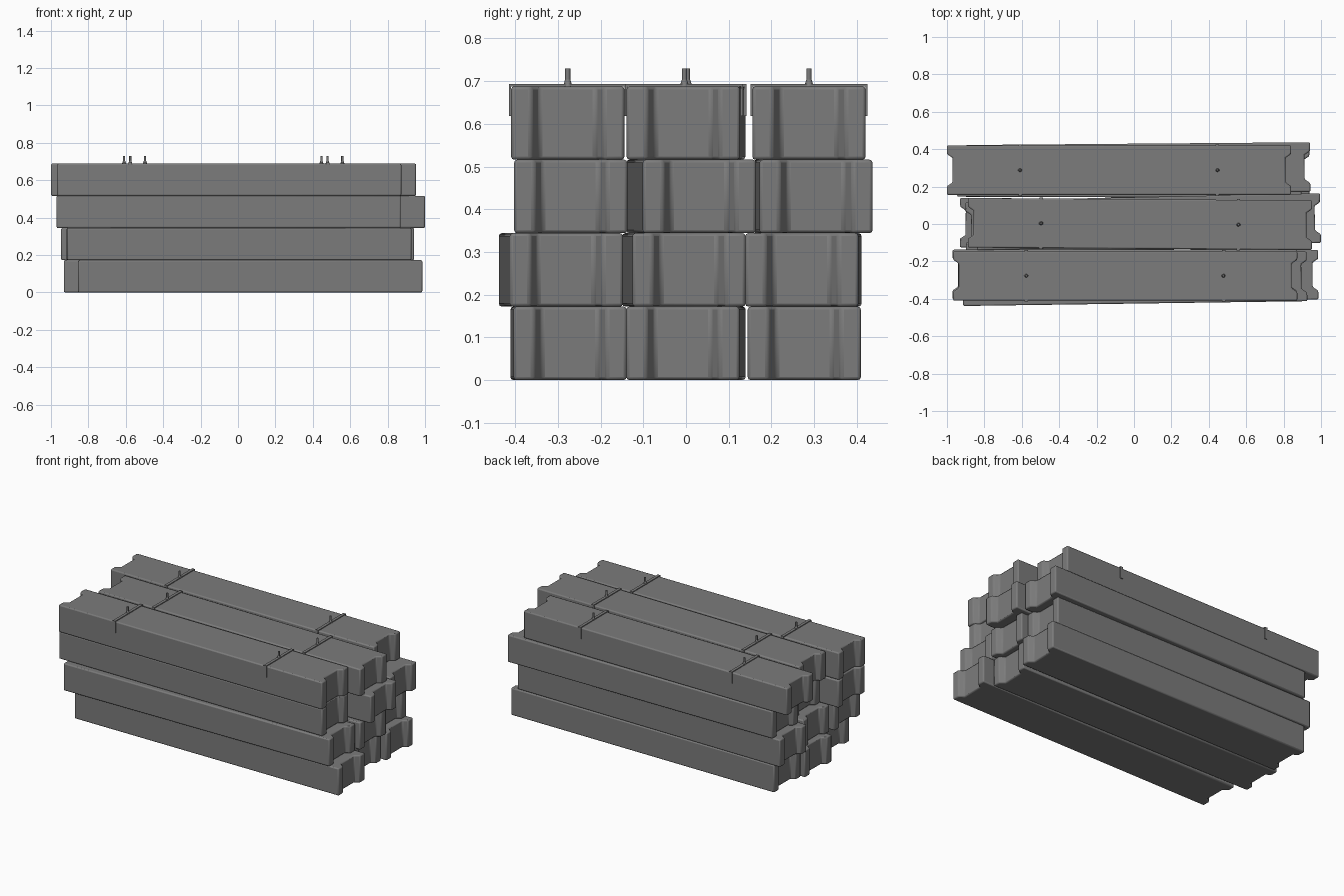
import bpy
import bmesh
from math import radians
from mathutils import Matrix, Vector

cube = bpy.data.objects.get("Cube")
if cube:
    bpy.data.objects.remove(cube, do_unlink=True)

LENGTH, WIDTH, HEIGHT = 1.84, 0.265, 0.172
HORN, SLOPE, DEPTH = 0.047, 0.02, 0.03

concrete = bpy.data.materials.new("grey_concrete")
concrete.use_nodes = True
GREY = (0.2, 0.2, 0.2, 1)
concrete.diffuse_color = GREY
concrete.node_tree.nodes["Principled BSDF"].inputs["Base Color"].default_value = GREY


def finish(name, bm, bevel=0):
    bmesh.ops.recalc_face_normals(bm, faces=bm.faces)
    mesh = bpy.data.meshes.new(name)
    bm.to_mesh(mesh)
    bm.free()
    mesh.materials.append(concrete)
    obj = bpy.data.objects.new(name, mesh)
    bpy.context.collection.objects.link(obj)
    if bevel:
        mod = obj.modifiers.new("rounded_edges", "BEVEL")
        mod.width, mod.segments = bevel, 2
        mod.limit_method, mod.angle_limit = "ANGLE", radians(30)
    bpy.ops.object.select_all(action="DESELECT")
    obj.select_set(True)
    bpy.context.view_layer.objects.active = obj
    bpy.ops.object.shade_smooth_by_angle(angle=radians(40))
    return obj


def extrude(bm, points, direction):
    face = bm.faces.new([bm.verts.new(p) for p in points])
    new = bmesh.ops.extrude_face_region(bm, geom=[face])["geom"]
    bmesh.ops.translate(bm, vec=direction,
                        verts=[v for v in new if isinstance(v, bmesh.types.BMVert)])


def beam(name):
    # Plan outline with a tapered recess in both ends
    a, w = LENGTH / 2, WIDTH / 2
    end = [(a, -w), (a, -w + HORN), (a - DEPTH, -w + HORN + SLOPE)]
    end += [(x, -y) for x, y in reversed(end)]
    outline = end + [(-x, -y) for x, y in end]
    bm = bmesh.new()
    extrude(bm, [(x, y, 0) for x, y in outline], Vector((0, 0, HEIGHT)))
    return finish(name, bm, 0.007)


def strap(name, x):
    # Flat band folded over the top and down both sides
    w, t, drop = WIDTH / 2, 0.005, 0.07
    section = [(w + t, HEIGHT - drop), (w + t, HEIGHT + t), (-w - t, HEIGHT + t),
               (-w - t, HEIGHT - drop), (-w, HEIGHT - drop), (-w, HEIGHT),
               (w, HEIGHT), (w, HEIGHT - drop)]
    bm = bmesh.new()
    extrude(bm, [(x - 0.009, y, z) for y, z in section], Vector((0.018, 0, 0)))
    return finish(name, bm)


def pin(name, x):
    # Upright pin on a conical foot
    bm = bmesh.new()
    for r1, r2, z, h in ((0.011, 0.006, HEIGHT, 0.016), (0.006, 0.006, HEIGHT, 0.042)):
        bmesh.ops.create_cone(bm, cap_ends=True, segments=12, radius1=r1, radius2=r2,
                              depth=h, matrix=Matrix.Translation((x, 0, z + h / 2)))
    return finish(name, bm)


# Each layer from the bottom up: (centre x, centre y, turn) for front, middle, back
layers = [
    [(0.065, -0.275, 0.004), (-0.01, 0.0, -0.008), (0.017, 0.277, 0.0)],
    [(0.005, -0.293, 0.014), (0.02, -0.005, 0.013), (-0.025, 0.275, -0.004)],
    [(-0.05, -0.27, 0.0), (0.077, 0.012, 0.021), (0.022, 0.297, 0.008)],
    [(-0.047, -0.277, 0.0), (0.032, 0.0, -0.007), (-0.08, 0.288, 0.0)],
]

for level, row in enumerate(layers):
    for side, (cx, cy, turn) in zip(("front", "middle", "back"), row):
        parts = [beam(f"{side}_beam_{level + 1}")]
        if level == len(layers) - 1:
            for end, x in (("right", -0.529), ("left", 0.526)):
                parts += [strap(f"{side}_{end}_strap", x), pin(f"{side}_{end}_pin", x)]
        for part in parts:
            part.location = (cx, cy, level * HEIGHT)
            part.rotation_euler.z = turn
